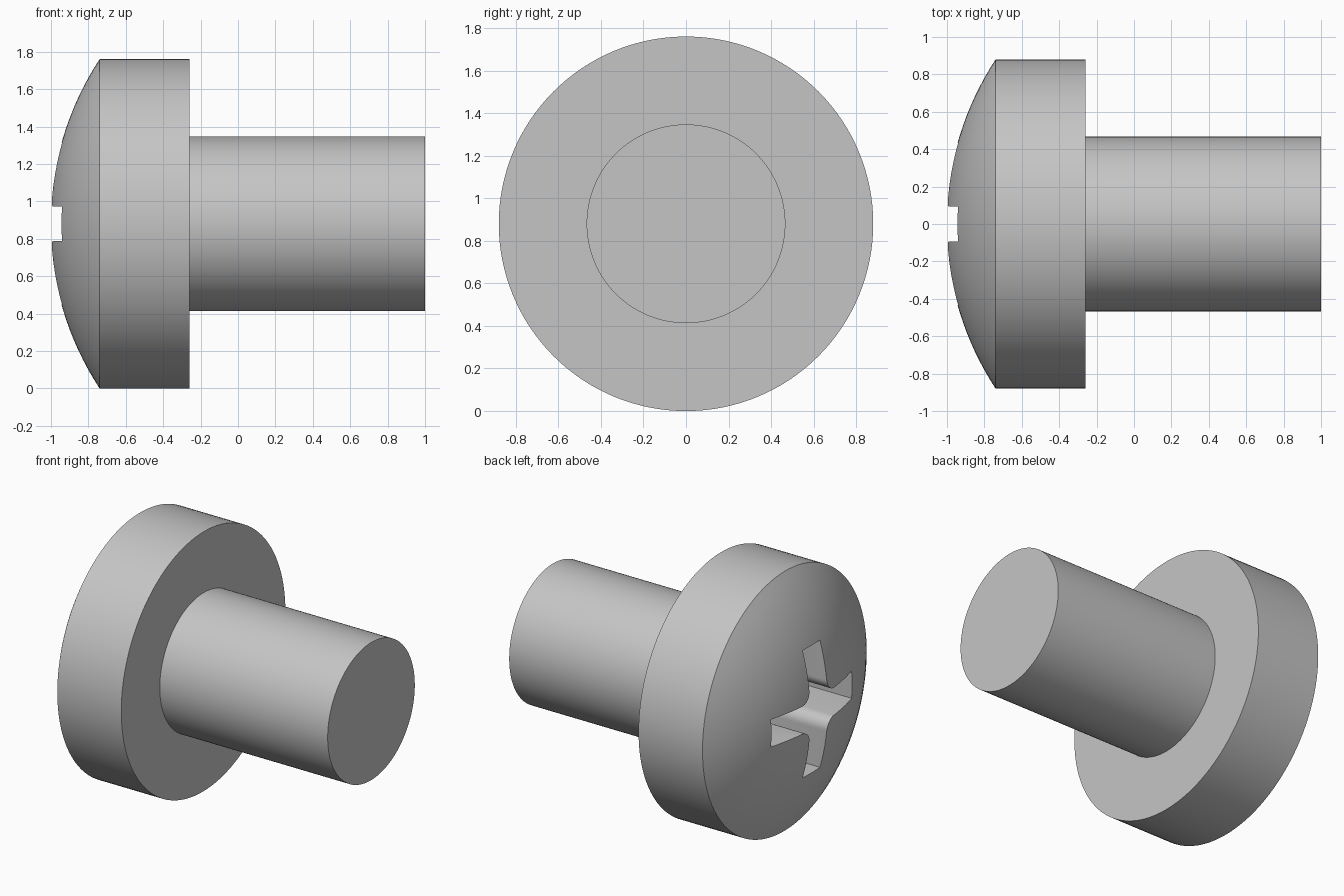
import bpy, bmesh, math
from mathutils import Matrix, Vector

cube = bpy.data.objects.get("Cube")
if cube:
    bpy.data.objects.remove(cube, do_unlink=True)

HEAD_R, SHANK_R = 0.88, 0.467
RIM_X, UNDER_X, END_X = -0.74, -0.26, 1.0
APEX_X = -1.003
AXIS = Vector((0, 0, HEAD_R))

steel = bpy.data.materials.new("steel_grey")
steel.use_nodes = True
grey = (0.56, 0.56, 0.56, 1)
steel.diffuse_color = grey
steel.node_tree.nodes["Principled BSDF"].inputs["Base Color"].default_value = grey


def finish(name, bm):
    """Turn a bmesh into an object lying along the screw axis."""
    bmesh.ops.recalc_face_normals(bm, faces=bm.faces)
    mesh = bpy.data.meshes.new(name)
    bm.to_mesh(mesh)
    bm.free()
    mesh.materials.append(steel)
    obj = bpy.data.objects.new(name, mesh)
    obj.location = AXIS
    bpy.context.collection.objects.link(obj)
    return obj


def revolve(name, profile, steps=128):
    """Spin (x, radius) points around the x axis."""
    bm = bmesh.new()
    verts = [bm.verts.new((x, 0, r)) for x, r in profile]
    edges = [bm.edges.new(pair) for pair in zip(verts, verts[1:])]
    bmesh.ops.spin(bm, geom=verts + edges, cent=(0, 0, 0), axis=(1, 0, 0),
                   angle=math.tau, steps=steps)
    bmesh.ops.remove_doubles(bm, verts=bm.verts, dist=1e-5)
    return finish(name, bm)


def cross_prism(name, arm, half, fillet, x0, x1):
    """Four-armed cross with rounded inner corners, extruded along x."""
    corner = [(arm, -half), (arm, half)]
    for i in range(9):
        t = math.pi / 2 * i / 8
        corner.append((half + fillet * (1 - math.sin(t)),
                       half + fillet * (1 - math.cos(t))))
    bm = bmesh.new()
    verts = []
    for k in range(4):
        turn = Matrix.Rotation(k * math.pi / 2, 3, 'X')
        verts += [bm.verts.new(turn @ Vector((x0, y, z))) for y, z in corner]
    face = bm.faces.new(verts)
    ext = bmesh.ops.extrude_face_region(bm, geom=[face])
    moved = [g for g in ext["geom"] if isinstance(g, bmesh.types.BMVert)]
    bmesh.ops.translate(bm, verts=moved, vec=(x1 - x0, 0, 0))
    return finish(name, bm)


# Domed head and plain shank as one turned solid
sag = RIM_X - APEX_X
dome_r = (HEAD_R ** 2 + sag ** 2) / (2 * sag)
sweep = math.asin(HEAD_R / dome_r)
profile = [(APEX_X + dome_r * (1 - math.cos(sweep * i / 16)),
            dome_r * math.sin(sweep * i / 16)) for i in range(17)]
profile += [(UNDER_X, HEAD_R), (UNDER_X, SHANK_R), (END_X, SHANK_R), (END_X, 0)]
screw = revolve("screw_head_and_shank", profile)

# Cross-shaped driver recess
cutter = cross_prism("recess_cutter", 0.432, 0.093, 0.08, -1.2, -0.5)
cutter.hide_render = True
cut = screw.modifiers.new("driver_recess", 'BOOLEAN')
cut.operation = 'DIFFERENCE'
cut.solver = 'EXACT'
cut.object = cutter

bpy.ops.object.select_all(action='DESELECT')
bpy.context.view_layer.objects.active = screw
screw.select_set(True)
bpy.ops.object.modifier_apply(modifier=cut.name)
bpy.data.objects.remove(cutter, do_unlink=True)

# Smooth turned surfaces, crisp rims
bpy.ops.object.shade_smooth_by_angle(angle=math.radians(25))
